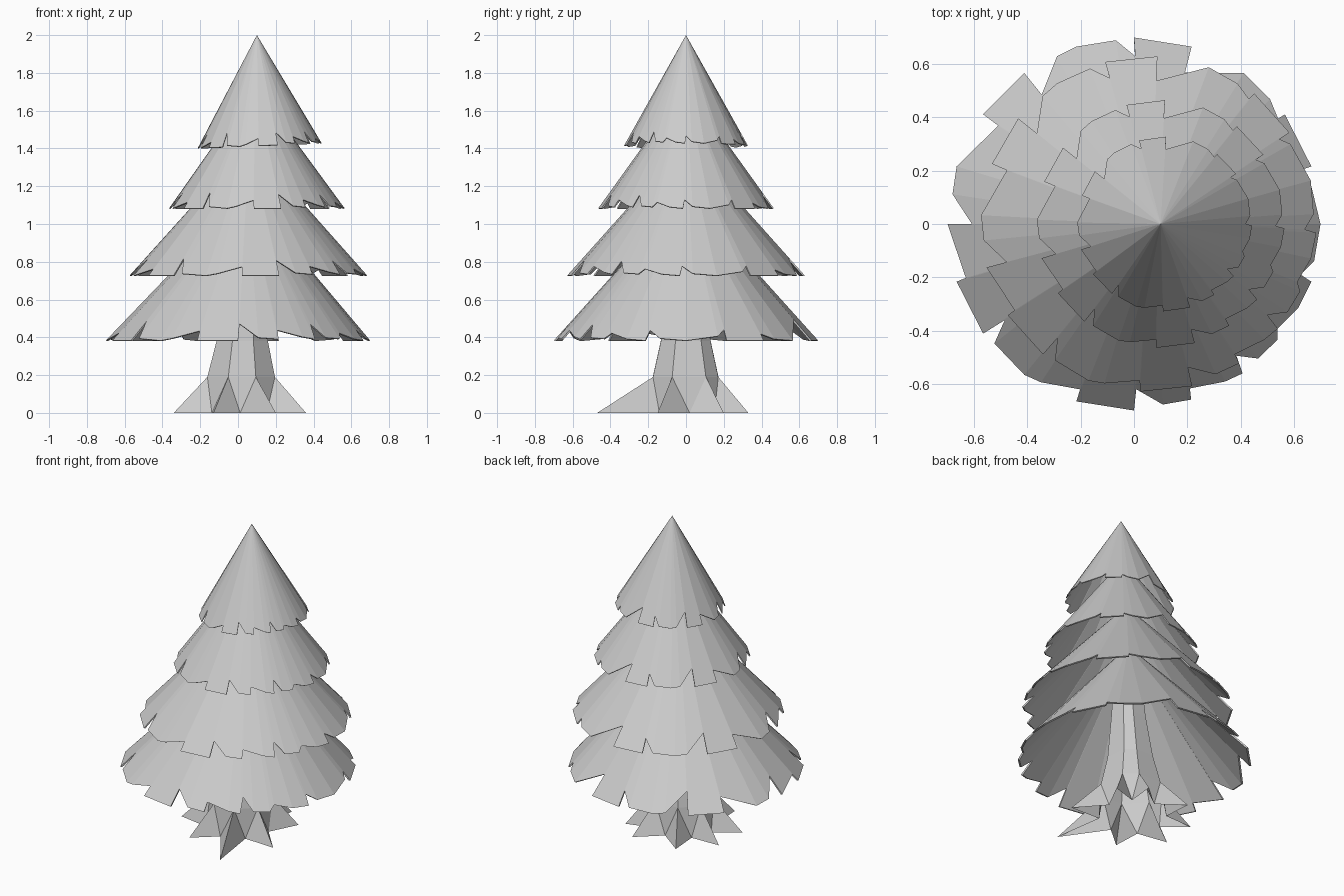
import bpy
from math import sin, cos, radians

if "Cube" in bpy.data.objects:
    bpy.data.objects.remove(bpy.data.objects["Cube"])

# Ragged skirt outline shared by all tiers: (angle in degrees, share of full radius)
SKIRT = [
    (90, .90), (90, 1), (72, 1), (72, .855), (54, 1), (42.6, .99), (36.3, .955),
    (36, 1), (18, 1), (18.3, .925), (14.4, .97), (0, 1), (-11.6, .985), (-17, .93),
    (-18, 1), (-27, .989), (-36.3, .95), (-39, .988), (-47.4, .98), (-52.5, .89),
    (-54, .99), (-60, .975), (-71.5, .93), (-72, .99), (-81, .98), (-89.7, .886),
    (-90, 1), (-108, 1), (-108.3, .934), (-120.5, .985), (-126, 1), (-139.5, .986),
    (-143.7, .87), (-144, 1), (-162, 1), (-162.3, .95), (-180, 1), (-180, .877),
    (-189.3, .987), (-198, 1), (-215.7, .904), (-216, 1), (-234, 1), (-234, .858),
    (-245.3, .99), (-252, 1), (-264.3, .99)]


def make(name, verts, faces):
    mesh = bpy.data.meshes.new(name)
    mesh.from_pydata(verts, [], faces)
    mesh.update()
    ob = bpy.data.objects.new(name, mesh)
    bpy.context.collection.objects.link(ob)
    return ob


def tier(name, cx, z, r, apex_x, apex_z, turn, tilt=0):
    """Hollow thin-walled cone of foliage with a ragged rim."""
    n = len(SKIRT)
    outer, inner = [], []
    for a, k in SKIRT:
        t = radians(a + turn)
        x, y = r * cos(t), r * sin(t)
        bx, bz = cx + x - apex_x, z + tilt * x - apex_z
        p = (apex_x + k * bx, k * y, apex_z + k * bz)
        outer.append(p)
        inner.append((cx + (p[0] - cx) * .985, p[1] * .985, p[2] - .003))
    verts = outer + inner + [(apex_x, 0, apex_z), (apex_x, 0, apex_z - .015)]
    faces = []
    for i in range(n):
        j = (i + 1) % n
        faces += [(2 * n, j, i), (i, j, n + j, n + i), (2 * n + 1, n + i, n + j)]
    return make(name, verts, faces)


# Foliage tiers, bottom to top
tier("foliage_bottom", 0, .383, .70, .045, 1.16, 0)
tier("foliage_lower", .055, .727, .63, .06, 1.43, 15)
tier("foliage_upper", .10, 1.083, .465, .09, 1.73, 16)
tier("foliage_top", .115, 1.415, .328, .10, 2.0, 17, .04)

# Trunk with eight splayed roots
ROOTS = [(.36, -.15), (.30, .20), (.16, .33), (-.15, .32),
         (-.33, .13), (-.34, -.10), (-.13, -.32), (.20, -.47)]
RINGS = [(.19, .02, 1), (.38, .025, .76), (.65, .04, .58), (1.0, .05, .42)]
n = len(ROOTS)
dirs = []
for x, y in ROOTS:
    d = (x * x + y * y) ** .5
    dirs.append((x / d, y / d))
verts, faces = [], []
for z, cx, k in RINGS:
    verts += [(cx + .19 * k * x, .19 * k * y, z) for x, y in dirs]
for s in range(len(RINGS) - 1):
    for i in range(n):
        j = (i + 1) % n
        faces.append((s * n + i, s * n + j, (s + 1) * n + j, (s + 1) * n + i))
faces.append(tuple(range((len(RINGS) - 1) * n, len(RINGS) * n)))
tip = len(verts)
verts += [(x, y, 0) for x, y in ROOTS]
valley = len(verts)
for i in range(n):
    (ax, ay), (bx, by) = dirs[i], dirs[(i + 1) % n]
    d = ((ax + bx) ** 2 + (ay + by) ** 2) ** .5
    verts.append(((ax + bx) / d * .2 + .01, (ay + by) / d * .2, 0))
for i in range(n):
    j = (i + 1) % n
    faces += [(i, tip + i, valley + i), (i, valley + i, j), (j, valley + i, tip + j)]
make("trunk_and_roots", verts, faces)
